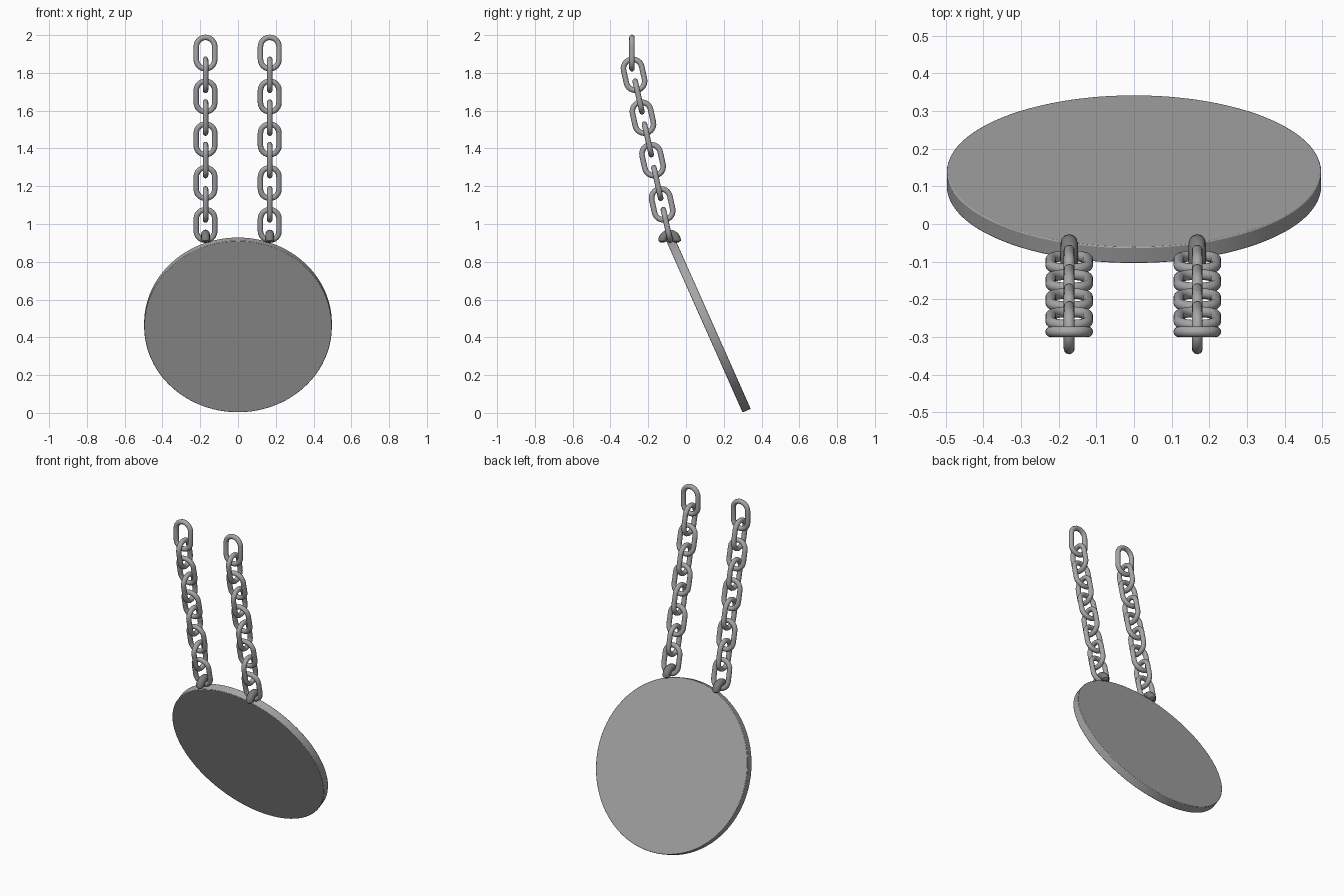
import bpy, math
from mathutils import Vector, Matrix

if "Cube" in bpy.data.objects:
    bpy.data.objects.remove(bpy.data.objects["Cube"])


def material(name, v):
    m = bpy.data.materials.new(name)
    m.diffuse_color = (v, v, v, 1)
    m.use_nodes = True
    m.node_tree.nodes["Principled BSDF"].inputs["Base Color"].default_value = m.diffuse_color
    return m


steel = material("grey steel", 0.38)
dark = material("dark steel", 0.2)


def tube(name, pts, radius, mat, closed, sides=12):
    """Sweep a round wire along a path lying in a plane of constant x or y."""
    pts = [Vector(p) for p in pts]
    n = len(pts)
    binormal = (pts[n // 3] - pts[0]).cross(pts[2 * n // 3] - pts[0]).normalized()
    verts, faces = [], []
    for i, p in enumerate(pts):
        a = pts[(i - 1) % n] if closed else pts[max(i - 1, 0)]
        b = pts[(i + 1) % n] if closed else pts[min(i + 1, n - 1)]
        side = (b - a).normalized().cross(binormal)
        r = radius(i / (n - 1)) if callable(radius) else radius
        for k in range(sides):
            t = 2 * math.pi * k / sides
            verts.append(p + r * (side * math.cos(t) + binormal * math.sin(t)))
    for i in range(n if closed else n - 1):
        for k in range(sides):
            j, l = (i + 1) % n, (k + 1) % sides
            faces.append((i * sides + k, j * sides + k, j * sides + l, i * sides + l))
    if not closed:
        faces += [tuple(range(sides)), tuple(reversed(range((n - 1) * sides, n * sides)))]
    me = bpy.data.meshes.new(name)
    me.from_pydata(verts, [], faces)
    me.materials.append(mat)
    ob = bpy.data.objects.new(name, me)
    bpy.context.collection.objects.link(ob)
    finish(ob)
    return ob


def finish(ob):
    bpy.ops.object.select_all(action='DESELECT')
    ob.select_set(True)
    bpy.context.view_layer.objects.active = ob
    bpy.ops.object.mode_set(mode='EDIT')
    bpy.ops.mesh.select_all(action='SELECT')
    bpy.ops.mesh.normals_make_consistent(inside=False)
    bpy.ops.object.mode_set(mode='OBJECT')
    bpy.ops.object.shade_smooth_by_angle(angle=math.radians(40))


# Chain link: a stadium outline in the xz plane
WIRE, HALF_W, HALF_L = 0.0145, 0.049, 0.083
link_path = []
for end in (1, -1):
    for i in range(13):
        t = math.pi * i / 12
        link_path.append((end * HALF_W * math.cos(t), 0,
                          end * (HALF_L - HALF_W + HALF_W * math.sin(t))))

# Link centres (y, z), top to bottom, with the chain leaning from the second on
LINKS = [(-0.286, 1.905), (-0.275, 1.790), (-0.251, 1.675), (-0.228, 1.563),
         (-0.202, 1.448), (-0.177, 1.338), (-0.152, 1.217), (-0.126, 1.104),
         (-0.102, 0.995)]

# Mounting staple: half-round arch over the rim of the disc
staple_path = [(0, -0.087 - 0.038 * math.cos(t), 0.908 + 0.039 * math.sin(t))
               for t in [math.pi * (i / 16 * 1.1 - 0.05) for i in range(17)]]


def staple_radius(s):
    d = min(s, 1 - s) / 0.1
    return 0.023 if d >= 1 else 0.023 * (0.45 + 0.55 * math.sqrt(1 - (1 - d) ** 2))


for side, x in (("left", -0.172), ("right", 0.168)):
    for i, (y, z) in enumerate(LINKS):
        ob = tube(f"{side}_chain_link_{i + 1}", link_path, WIRE, steel, True)
        lean = Matrix.Rotation(math.radians(0 if i == 0 else 12.5), 4, 'X')
        turn = Matrix.Rotation(math.pi / 2 * (i % 2), 4, 'Z')
        ob.data.transform(Matrix.Translation((x, y, z)) @ lean @ turn)
    ob = tube(f"{side}_staple", staple_path, staple_radius, dark, False)
    ob.data.transform(Matrix.Translation((x, 0, 0)))

# Tilted hanging disc
bpy.ops.mesh.primitive_cylinder_add(vertices=96, radius=0.497, depth=0.047)
disc = bpy.context.object
disc.name = "gong_disc"
disc.data.transform(Matrix.Translation((0, 0.119, 0.466))
                    @ Matrix.Rotation(math.radians(-(90 - 24)), 4, 'X'))
disc.data.materials.append(steel)
bev = disc.modifiers.new("soft rim", 'BEVEL')
bev.width, bev.segments, bev.limit_method = 0.003, 2, 'ANGLE'
bpy.ops.object.shade_smooth_by_angle(angle=math.radians(40))
